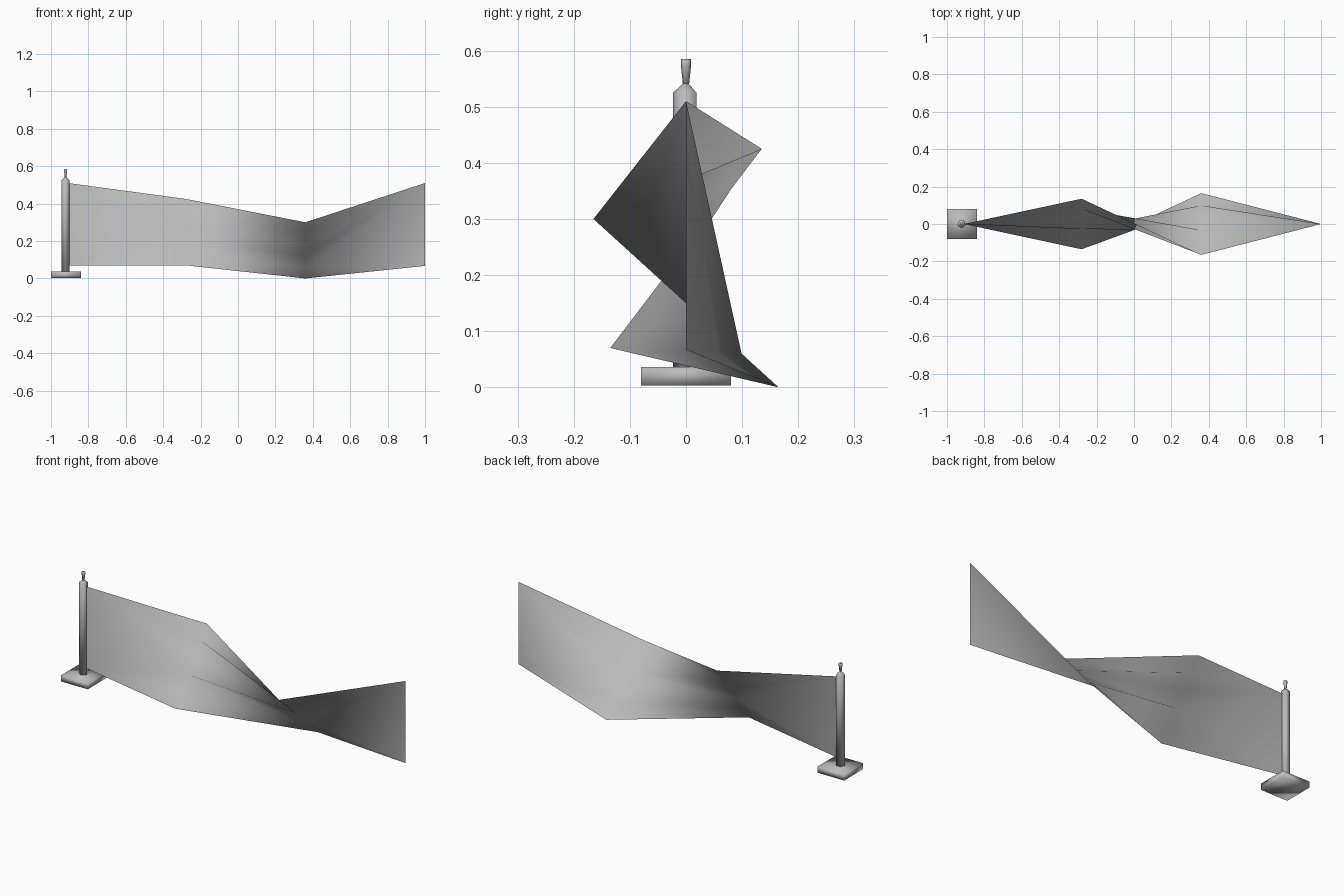
import bpy
import bmesh
from math import sin, cos, pi
from mathutils import Vector

cube = bpy.data.objects.get("Cube")
if cube:
    bpy.data.objects.remove(cube, do_unlink=True)

grey = bpy.data.materials.new("plain_grey")
grey.use_nodes = True
colour = (0.5, 0.5, 0.5, 1)
grey.diffuse_color = colour
grey.node_tree.nodes["Principled BSDF"].inputs["Base Color"].default_value = colour


def finish(name, bm):
    """Turn a bmesh into a smooth grey object."""
    for face in bm.faces:
        face.smooth = True
    mesh = bpy.data.meshes.new(name)
    bm.to_mesh(mesh)
    bm.free()
    mesh.materials.append(grey)
    obj = bpy.data.objects.new(name, mesh)
    bpy.context.collection.objects.link(obj)
    return obj


def lathe(name, profile, centre, sides):
    """Stack rings of (radius, height) into a closed solid."""
    bm = bmesh.new()
    rings = []
    for r, z in profile:
        angles = [2 * pi * i / sides - pi / 2 for i in range(sides)]
        rings.append([bm.verts.new((centre + r * cos(a), r * sin(a), z)) for a in angles])
    for low, high in zip(rings, rings[1:]):
        for i in range(sides):
            j = (i + 1) % sides
            bm.faces.new((low[i], low[j], high[j], high[i]))
    bm.faces.new(rings[0][::-1])
    bm.faces.new(rings[-1])
    return finish(name, bm)


# Square foot plate
bm = bmesh.new()
bmesh.ops.create_cube(bm, size=1)
bmesh.ops.scale(bm, vec=(0.16, 0.16, 0.033), verts=bm.verts)
bmesh.ops.translate(bm, vec=(-0.92, 0, 0.02), verts=bm.verts)
finish("base", bm)

# Pole with a tapered shoulder, and its finial
lathe("pole", [(0.023, 0.03), (0.023, 0.525), (0.006, 0.541)], -0.922, 5)
lathe("finial", [(0.005, 0.535), (0.009, 0.573), (0.009, 0.585)], -0.922, 6)

# Twisted cloth: two straight ends and two tilted columns between them
bm = bmesh.new()
ROWS = 5


def column(top, bottom, steps):
    top, bottom = Vector(top), Vector(bottom)
    return [bm.verts.new(top.lerp(bottom, i / steps)) for i in range(steps + 1)]


def fan_end(end, col, split):
    """Fan a two-point end to a column, changing corner at the split row."""
    for i in range(ROWS):
        corner = end[0] if i < split else end[1]
        bm.faces.new((corner, col[i], col[i + 1]))
    bm.faces.new((end[0], col[split], end[1]))


hoist = column((-0.91, 0, 0.51), (-0.91, 0, 0.07), 1)
left = column((-0.28, 0.135, 0.425), (-0.28, -0.135, 0.07), ROWS)
right = column((0.36, -0.165, 0.3), (0.36, 0.165, 0), ROWS)
fly = column((1, 0, 0.51), (1, 0, 0.067), 1)

fan_end(hoist, left, 3)
fan_end(fly, right, 4)

# Middle strip with alternating diagonals
for k in range(ROWS):
    a, b, c, d = left[k], left[k + 1], right[k + 1], right[k]
    tris = ((a, b, d), (b, c, d)) if k % 2 == 0 else ((a, b, c), (a, c, d))
    for tri in tris:
        bm.faces.new(tri)
bmesh.ops.recalc_face_normals(bm, faces=bm.faces)
finish("flag_cloth", bm)
